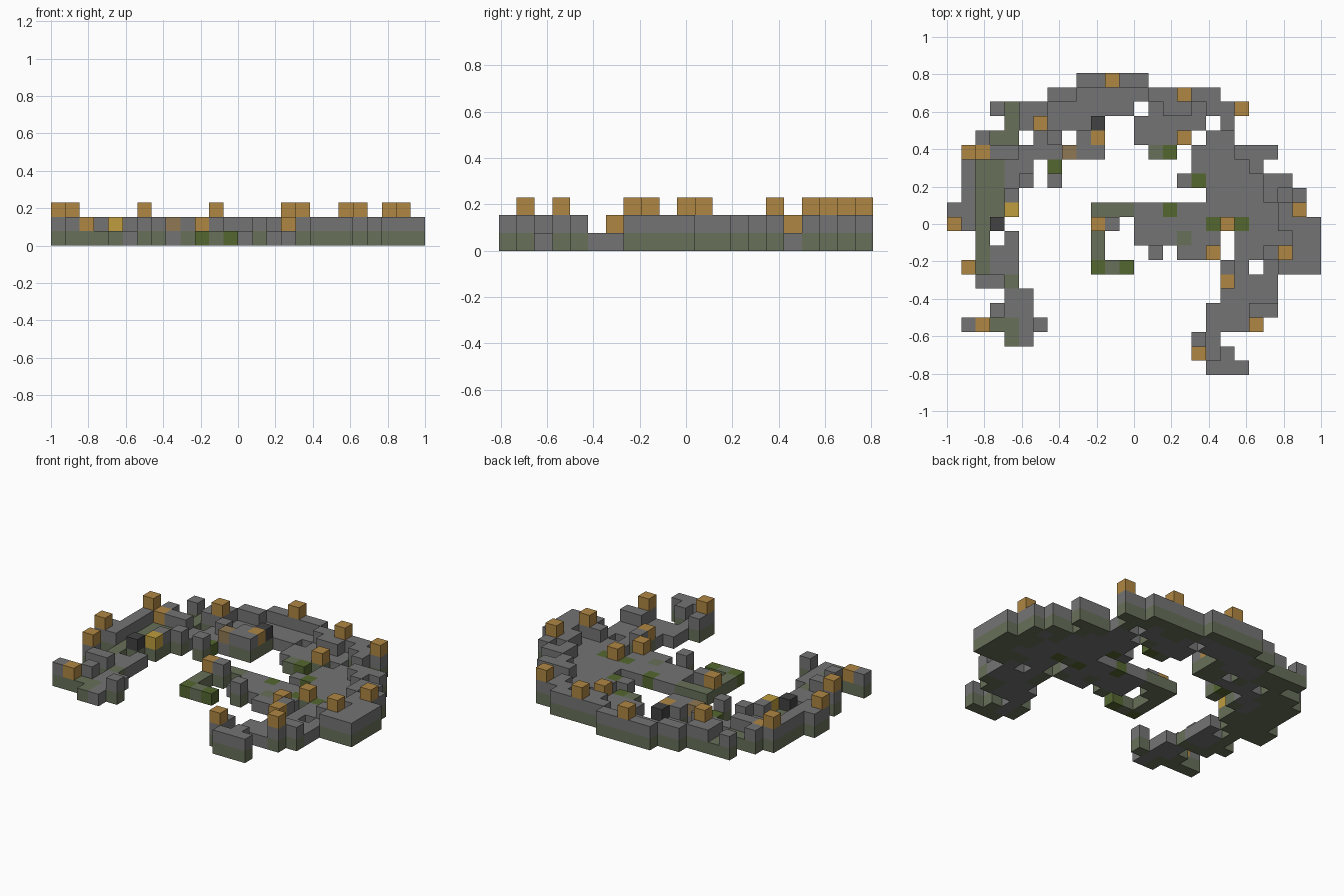
import bpy, bmesh
from mathutils import Vector

cube = bpy.data.objects.get("Cube")
if cube:
    bpy.data.objects.remove(cube, do_unlink=True)

# Floor plan, back row first. Space: empty, '.': stone floor, m: mossy floor, g: grass floor,
# '#': wall, O: lamp on a wall, o: lamp on the floor, d: coal, y: gold, b: crate
PLAN = [
    "         ##O##            ",
    "       ##.....##O##       ",
    "   #m##...... .##.##O     ",
    "    m#O...d  ..... #      ",
    "  #mm .# #o  ...o ..      ",
    " Oo##...b##   mg ...###   ",
    " #mm.. g         ....#    ",
    " #mm.# #        .g....##  ",
    " #mm#             ....#.# ",
    "##mmy     mmm..g.......#O ",
    "O#md      o# .....gog..###",
    "  m .     m# ...m.. ....##",
    "  m..     m   # ..o ..#O##",
    " Om..     gmg      #. .###",
    "  ##m              o...   ",
    "    ..             ....   ",
    "   #..            ...##   ",
    " #omm.#           ...O    ",
    "    m.           #.       ",
    "                 O.#      ",
    "                  ###     ",
]
PLAN[11] = PLAN[11].replace("m# ", "m  ")
COLS, ROWS = len(PLAN[0]), len(PLAN)
S = 2 / COLS

COLOURS = {
    "stone": (0.175, 0.175, 0.175),
    "moss": (0.135, 0.16, 0.1),
    "grass": (0.09, 0.135, 0.03),
    "lamp_orange": (0.43, 0.24, 0.055),
    "gold": (0.52, 0.34, 0.05),
    "crate_brown": (0.28, 0.19, 0.09),
    "coal": (0.055, 0.055, 0.055),
}

# Stack of blocks for each plan symbol: (part, colour) from the ground up
FLOOR = ("stone_floor", "stone")
MOSS = ("mossy_base", "moss")
WALL = ("stone_wall", "stone")
LAMP = ("lamps", "lamp_orange")
STACKS = {
    ".": [FLOOR],
    "m": [MOSS],
    "g": [("grass_floor", "grass")],
    "#": [MOSS, WALL],
    "O": [MOSS, WALL, LAMP],
    "o": [MOSS, LAMP],
    "d": [MOSS, ("coal_blocks", "coal")],
    "y": [MOSS, ("gold_block", "gold")],
    "b": [FLOOR, ("crate", "crate_brown")],
}


def make_material(name, rgb):
    mat = bpy.data.materials.new(name)
    mat.use_nodes = True
    mat.diffuse_color = (*rgb, 1)
    mat.node_tree.nodes["Principled BSDF"].inputs["Base Color"].default_value = (*rgb, 1)
    return mat


materials = {name: make_material(name, rgb) for name, rgb in COLOURS.items()}

# Fill the block grid
blocks = {}
for r, line in enumerate(PLAN):
    for c, symbol in enumerate(line):
        for level, part in enumerate(STACKS.get(symbol, [])):
            blocks[c, ROWS - 1 - r, level] = part


def add_face(bm, cell, axis, side):
    """Add one outward-facing square of a block."""
    normal = Vector((0, 0, 0))
    normal[axis] = side
    u = Vector((0, 0, 0))
    u[(axis + 1) % 3] = 1
    v = normal.cross(u)
    middle = Vector(cell) + Vector((0.5, 0.5, 0.5)) + normal / 2
    corners = [middle + (u * a + v * b) / 2 for a, b in ((-1, -1), (1, -1), (1, 1), (-1, 1))]
    shift = Vector((COLS / 2, ROWS / 2, 0))
    bm.faces.new([bm.verts.new((p - shift) * S) for p in corners])


def build_part(part):
    """Build the exposed faces of all blocks that belong to one part."""
    name, colour = part
    bm = bmesh.new()
    for cell, owner in blocks.items():
        if owner != part:
            continue
        for axis in range(3):
            for side in (-1, 1):
                near = list(cell)
                near[axis] += side
                if tuple(near) not in blocks:
                    add_face(bm, cell, axis, side)
    bmesh.ops.remove_doubles(bm, verts=bm.verts, dist=S / 100)
    mesh = bpy.data.meshes.new(name)
    bm.to_mesh(mesh)
    bm.free()
    mesh.materials.append(materials[colour])
    bpy.context.collection.objects.link(bpy.data.objects.new(name, mesh))


for part in sorted(set(blocks.values())):
    build_part(part)
